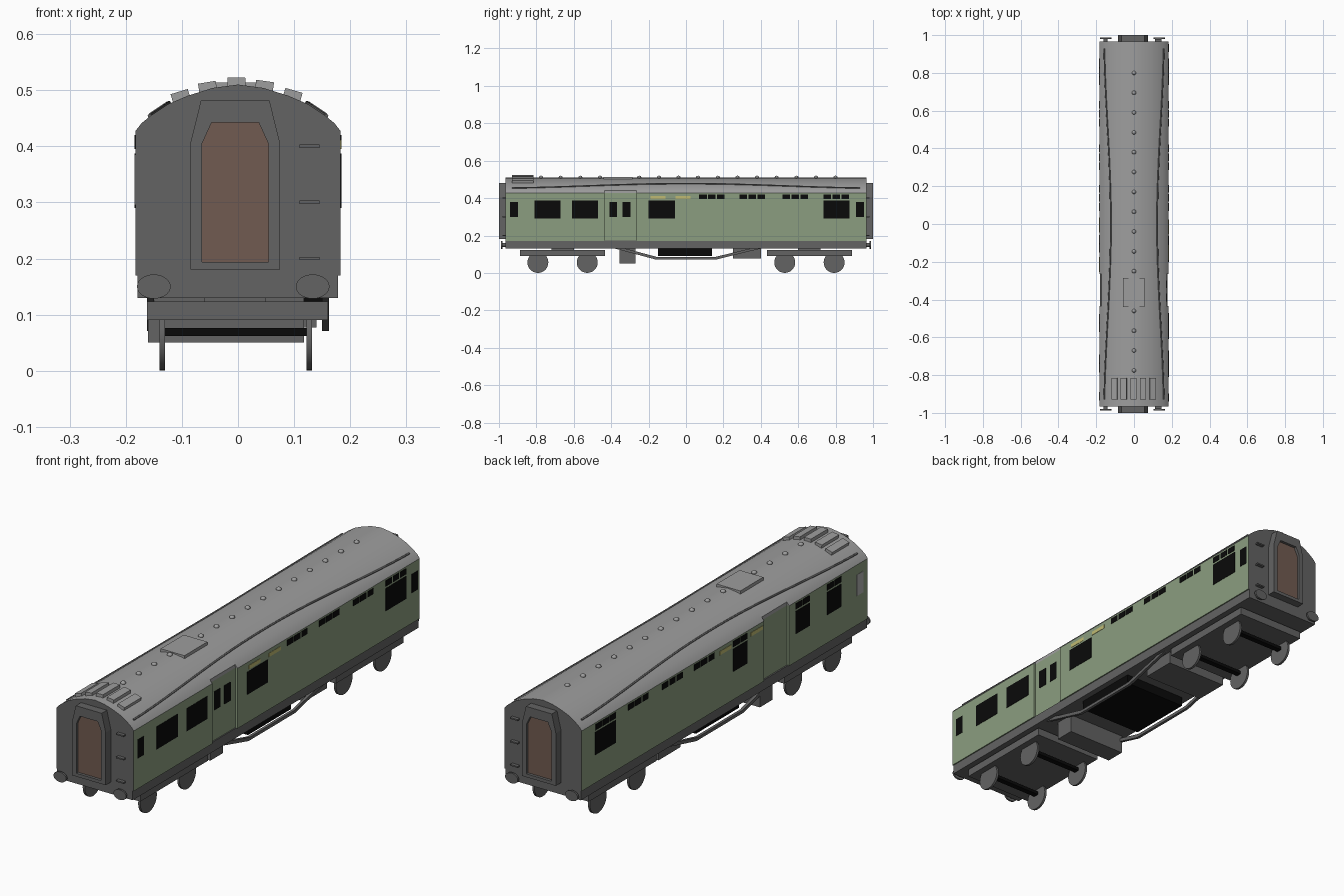
import bpy, bmesh, math
from mathutils import Matrix, Vector

if "Cube" in bpy.data.objects:
    bpy.data.objects.remove(bpy.data.objects["Cube"])


def material(name, r, g, b):
    m = bpy.data.materials.new(name)
    m.diffuse_color = (r, g, b, 1)
    m.use_nodes = True
    m.node_tree.nodes["Principled BSDF"].inputs["Base Color"].default_value = m.diffuse_color
    return m


GREEN = material("sage green", 0.26, 0.34, 0.215)
ROOF = material("roof grey", 0.34, 0.34, 0.34)
DARK = material("dark grey", 0.125, 0.125, 0.125)
BLACK = material("black", 0.003, 0.003, 0.003)
BROWN = material("door brown", 0.165, 0.105, 0.082)
YELLOW = material("pale yellow", 0.52, 0.49, 0.17)
PALE = material("frosted grey", 0.42, 0.42, 0.42)
CX = -0.005            # running gear and gangways sit slightly off centre


def finish(name, bm, *mats):
    bmesh.ops.recalc_face_normals(bm, faces=bm.faces)
    me = bpy.data.meshes.new(name)
    bm.to_mesh(me)
    bm.free()
    ob = bpy.data.objects.new(name, me)
    for m in mats:
        me.materials.append(m)
    bpy.context.collection.objects.link(ob)
    return ob


def smooth(ob, angle=35):
    bpy.ops.object.select_all(action='DESELECT')
    ob.select_set(True)
    bpy.context.view_layer.objects.active = ob
    bpy.ops.object.shade_smooth_by_angle(angle=math.radians(angle))


def box(name, x0, x1, y0, y1, z0, z1, mat, tilt=0):
    bm = bmesh.new()
    bmesh.ops.create_cube(bm, size=1)
    c = Vector((x0 + x1, y0 + y1, z0 + z1)) / 2
    bm.transform(Matrix.Translation(c) @ Matrix.Rotation(tilt, 4, 'Y')
                 @ Matrix.Diagonal((x1 - x0, y1 - y0, z1 - z0, 1)))
    return finish(name, bm, mat)


def prism(name, pts, axis, a, b, *mats):
    """Extrude an outline: (x, z) along y, or (y, z) along x."""
    bm = bmesh.new()
    place = (lambda p, t: (p[0], t, p[1])) if axis == 'y' else (lambda p, t: (t, p[0], p[1]))
    f = bm.faces.new([bm.verts.new(place(p, a)) for p in pts])
    ext = bmesh.ops.extrude_face_region(bm, geom=[f])
    vec = (0, b - a, 0) if axis == 'y' else (b - a, 0, 0)
    bmesh.ops.translate(bm, vec=vec, verts=[v for v in ext["geom"] if isinstance(v, bmesh.types.BMVert)])
    return finish(name, bm, *mats)


def cylinder(name, axis, loc, r, depth, mat, squash=1.0, segs=28):
    bm = bmesh.new()
    bmesh.ops.create_cone(bm, cap_ends=True, segments=segs, radius1=r, radius2=r, depth=depth)
    rot = Matrix.Rotation(math.pi / 2, 4, 'Y' if axis == 'x' else 'X')
    bm.transform(Matrix.Translation(loc) @ Matrix.Diagonal((1, 1, squash, 1)) @ rot)
    ob = finish(name, bm, mat)
    smooth(ob)
    return ob


def arc_profile(w):
    return [(w, 0.427), (min(w, 0.172), 0.441), (0.155, 0.455), (0.125, 0.475),
            (0.09, 0.49), (0.045, 0.504), (0, 0.51)]


def roof_z(x):
    pts = arc_profile(0.183)
    for (xa, za), (xb, zb) in zip(pts, pts[1:]):
        if xb <= abs(x) <= xa:
            return za + (zb - za) * (xa - abs(x)) / (xa - xb)
    return 0.51


# Body and roof in three lengths; the middle one is the recessed guard's section
W, WR = 0.183, 0.173
for name, y0, y1, w in (("front", -0.965, -0.435, W), ("recess", -0.435, -0.265, WR),
                        ("rear", -0.265, 0.965, W)):
    wall = [(-w, 0.17), (w, 0.17), (w, 0.427), (-w, 0.427)]
    body = prism(name + "_body", wall, 'y', y0, y1, GREEN, DARK)
    half = arc_profile(w)
    prof = half + [(-x, z) for x, z in reversed(half[:-1])]
    roof = prism(name + "_roof", prof, 'y', y0, y1, ROOF, DARK)
    for ob in (body, roof):
        for p in ob.data.polygons:      # end walls are dark
            if abs(p.center.y) > 0.96:
                p.material_index = 1
    smooth(roof, 30)

# Curved rain strips on the roof
for s in (-1, 1):
    cu = bpy.data.curves.new("rain_strip", 'CURVE')
    cu.dimensions = '3D'
    cu.bevel_depth, cu.bevel_resolution, cu.use_fill_caps = 0.004, 1, True
    sp = cu.splines.new('POLY')
    n = 32
    sp.points.add(n)
    for i in range(n + 1):
        y = -0.93 + 1.86 * i / n
        x = 0.157 - 0.034 * math.cos(math.pi / 2 * y / 0.93) ** 1.6 if abs(y) < 0.92 else 0.157
        sp.points[i].co = (s * x, y, roof_z(x) + 0.001, 1)
    ob = bpy.data.objects.new("rain_strip", cu)
    cu.materials.append(DARK)
    bpy.context.collection.objects.link(ob)
    bpy.ops.object.select_all(action='DESELECT')
    ob.select_set(True)
    bpy.context.view_layer.objects.active = ob
    bpy.ops.object.convert(target='MESH')

# Roof domes, hatch and front ribs
for i in range(16):
    y = 0.80 - 0.105 * i
    if -0.44 < y < -0.28:
        continue
    bm = bmesh.new()
    bmesh.ops.create_uvsphere(bm, u_segments=12, v_segments=8, radius=0.011)
    bm.transform(Matrix.Translation((0, y, 0.511)) @ Matrix.Diagonal((1, 1, 0.8, 1)))
    smooth(finish("roof_dome", bm, ROOF), 60)
box("roof_hatch", -0.057, 0.055, -0.44, -0.285, 0.495, 0.514, ROOF)
for x in (-0.102, -0.054, -0.003, 0.047, 0.097):
    tilt = math.atan(x * 3.0)
    z = roof_z(x) + 0.003
    box("roof_rib", x - 0.016, x + 0.016, -0.93, -0.815, z - 0.01, z + 0.01, ROOF, tilt)


# Windows and painted strips as thin plates on the sides
def plate(name, side, y0, y1, z0, z1, mat):
    w = WR if -0.435 < (y0 + y1) / 2 < -0.265 else W
    xs = sorted((side * (w - 0.002), side * (w + 0.0015)))
    box(name, *xs, y0, y1, z0, z1, mat)


def toplights(side, y0, y1, n):
    step = (y1 - y0 + 0.007) / n
    for i in range(n):
        plate("toplight", side, y0 + i * step, y0 + (i + 1) * step - 0.007, 0.395, 0.42, BLACK)


for side in (-1, 1):
    for y in (0.07, 0.285, 0.515, 0.735):
        toplights(side, y, y + 0.137, 3)
    plate("large_window", side, 0.735, 0.875, 0.29, 0.387, BLACK)
for y in (-0.81, -0.61, -0.20):
    plate("large_window", 1, y, y + 0.14, 0.29, 0.387, BLACK)
for y in (-0.94, -0.41, -0.34, 0.91):
    plate("small_window", 1, y, y + 0.042, 0.30, 0.38, BLACK)
for y in (-0.152, -0.572, -0.785):
    plate("medium_window", -1, y, y + 0.095, 0.29, 0.387, BLACK)
    toplights(-1, y, y + 0.095, 2)
plate("frosted_window", -1, -0.935, -0.89, 0.295, 0.385, PALE)
for side, y in ((1, -0.19), (1, -0.055), (-1, -0.045), (-1, -0.255)):
    plate("yellow_strip", side, y, y + 0.08, 0.395, 0.411, YELLOW)

# Underframe
box("underframe", -0.179, 0.178, -0.965, 0.965, 0.13, 0.172, DARK)

for s in (-1, 1):
    # Gangway: frame with the door set back inside it
    outer = [(-0.08, 0.18), (0.08, 0.18), (0.08, 0.405), (0.061, 0.482), (-0.061, 0.482), (-0.08, 0.405)]
    inner = [(-0.059, 0.194), (0.059, 0.194), (0.059, 0.405), (0.042, 0.442), (-0.042, 0.442), (-0.059, 0.405)]
    bm = bmesh.new()
    rings = [[bm.verts.new((CX + x, s * y, z)) for x, z in pts]
             for pts, y in ((outer, 0.96), (outer, 1.0), (inner, 1.0), (inner, 0.96))]
    for a, b in zip(rings, rings[1:] + rings[:1]):
        for i in range(6):
            j = (i + 1) % 6
            bm.faces.new((a[i], a[j], b[j], b[i]))
    finish("gangway_frame", bm, DARK)
    prism("gangway_door", [(CX + x, z) for x, z in inner], 'y', s * 0.96, s * 0.988, BROWN)

    # Climbing steps and buffers
    for z in (0.20, 0.30, 0.40):
        box("end_step", 0.11, 0.145, *sorted((s * 0.96, s * 0.98)), z - 0.003, z + 0.003, DARK)
    for x in (-0.15, 0.133):
        cylinder("buffer_shaft", 'y', (x, s * 0.97, 0.15), 0.011, 0.025, DARK)
        cylinder("buffer_head", 'y', (x, s * 0.984, 0.15), 0.03, 0.008, DARK, 0.72)

    # Bogie with two wheelsets
    yc = s * 0.66
    box("bogie_frame", -0.162, 0.16, yc - 0.228, yc + 0.228, 0.09, 0.123, DARK)
    box("bogie_pivot", -0.06, 0.05, yc - 0.06, yc + 0.06, 0.12, 0.132, DARK)
    for y in (yc - 0.132, yc + 0.132):
        box("axle", -0.131, 0.123, y - 0.012, y + 0.012, 0.062, 0.076, BLACK)
        for x in (-0.135, 0.127):
            cylinder("wheel", 'x', (x, y, 0.056), 0.056, 0.010, DARK)

# Equipment boxes beneath the floor
box("equipment_box", -0.16, 0.118, -0.355, -0.27, 0.05, 0.131, DARK)
box("equipment_box", -0.15, 0.14, 0.25, 0.40, 0.077, 0.131, DARK)
box("battery_box", -0.145, 0.152, -0.15, 0.14, 0.09, 0.131, BLACK)

# Truss rods along both sides
truss = [(-0.39, 0.133), (-0.16, 0.071), (0.16, 0.071), (0.41, 0.133),
         (0.355, 0.133), (0.15, 0.084), (-0.15, 0.084), (-0.335, 0.133)]
for x in (-0.162, 0.15):
    prism("truss_rod", truss, 'x', x, x + 0.012, DARK)
